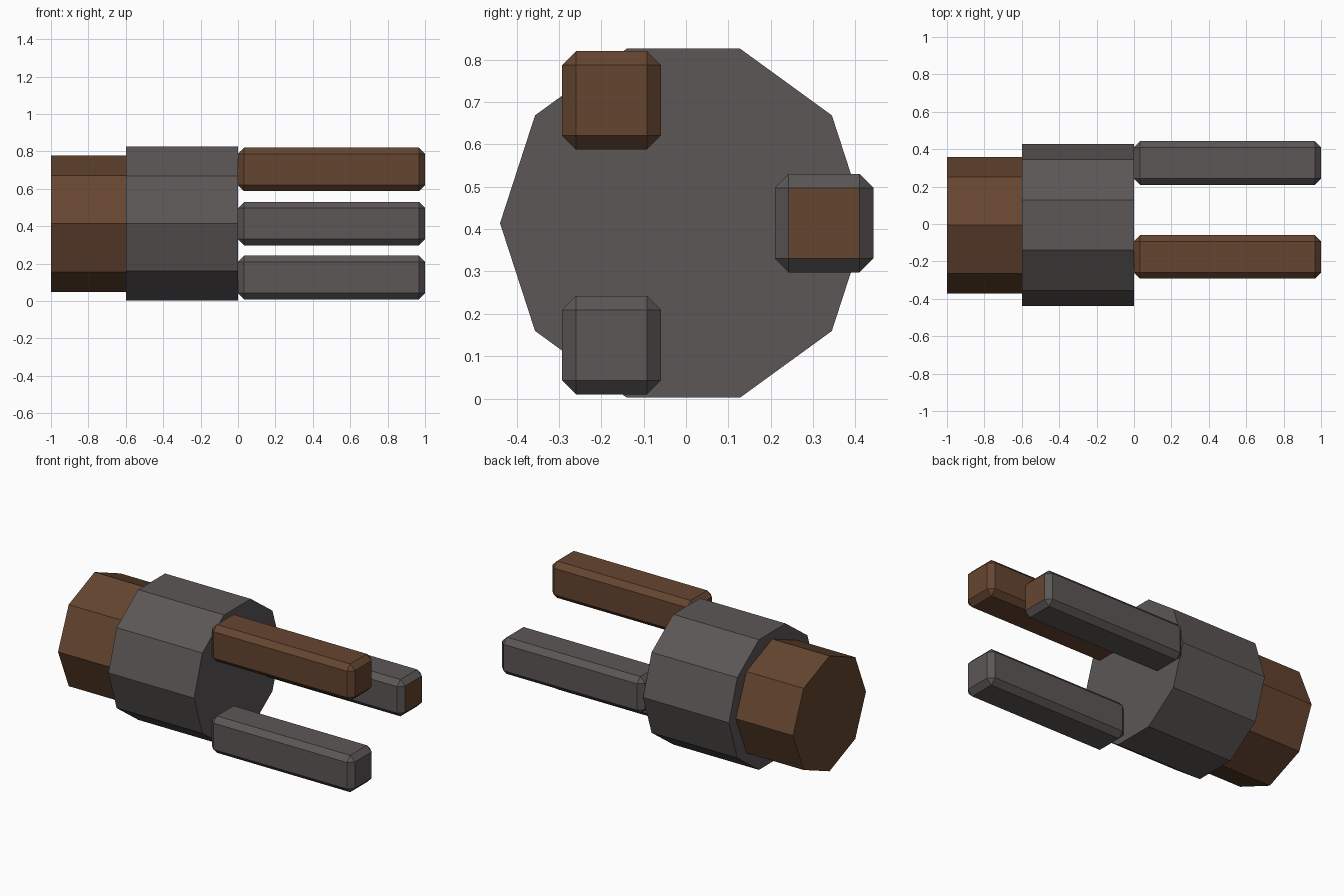
import bpy, bmesh, math
from mathutils import Matrix, Vector

if "Cube" in bpy.data.objects:
    bpy.data.objects.remove(bpy.data.objects["Cube"])


def material(name, rgb):
    m = bpy.data.materials.new(name)
    m.diffuse_color = (*rgb, 1.0)
    m.use_nodes = True
    m.node_tree.nodes["Principled BSDF"].inputs["Base Color"].default_value = m.diffuse_color
    return m


GREY = material("dark grey", (0.105, 0.095, 0.092))
BROWN = material("brown", (0.130, 0.060, 0.030))
AXIS_Y, AXIS_Z = -0.006, 0.414


def finish(name, bm, *mats):
    mesh = bpy.data.meshes.new(name)
    bm.to_mesh(mesh)
    bm.free()
    for m in mats:
        mesh.materials.append(m)
    obj = bpy.data.objects.new(name, mesh)
    bpy.context.collection.objects.link(obj)
    return obj


def barrel(name, sides, radius, x0, x1, mat):
    """Flat-sided cylinder along x with a corner pointing to -y."""
    bm = bmesh.new()
    ring = []
    for i in range(sides):
        a = math.tau * i / sides
        ring.append(bm.verts.new((x0, AXIS_Y - radius * math.cos(a),
                                  AXIS_Z + radius * math.sin(a))))
    face = bm.faces.new(ring)
    bmesh.ops.solidify  # no-op reference avoided by extrusion below
    out = bmesh.ops.extrude_face_region(bm, geom=[face], use_keep_orig=True)
    moved = [g for g in out["geom"] if isinstance(g, bmesh.types.BMVert)]
    bmesh.ops.translate(bm, verts=moved, vec=(x1 - x0, 0, 0))
    bmesh.ops.recalc_face_normals(bm, faces=bm.faces)
    return finish(name, bm, mat)


def prong(name, y, z, mat, tip=None):
    """Chamfered square bar along x, optionally with a coloured end face."""
    bm = bmesh.new()
    bmesh.ops.create_cube(bm, size=1, matrix=Matrix.Translation((0.5, y, z))
                          @ Matrix.Diagonal((1, 0.233, 0.233, 1)))
    bmesh.ops.bevel(bm, geom=bm.edges[:], offset=0.033, segments=1,
                    affect='EDGES', profile=0.5)
    bm.normal_update()
    if tip:
        for f in bm.faces:
            if f.normal.x > 0.99:
                f.material_index = 1
    return finish(name, bm, mat, *([tip] if tip else []))


# Handle and body
barrel("rear_handle", 8, 0.365, -1.0, -0.6, BROWN)
barrel("main_body", 10, 0.433, -0.6, 0.0, GREY)

# Three prongs around the axis
prong("upper_prong", -0.176, 0.704, BROWN)
prong("lower_prong", -0.176, 0.126, GREY)
prong("back_prong", 0.326, 0.414, GREY, BROWN)
